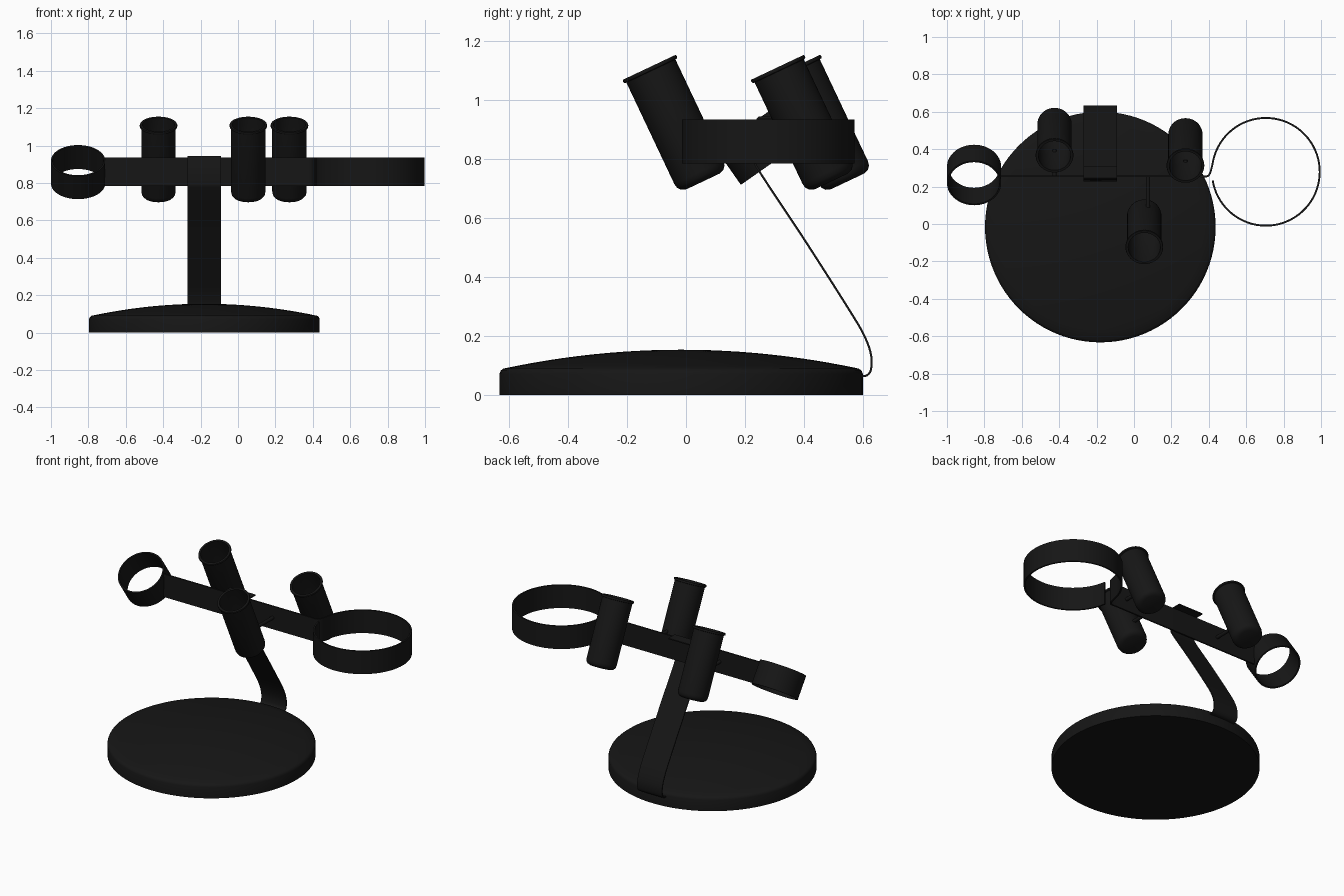
import bpy, bmesh, math
from mathutils import Vector, Matrix

if "Cube" in bpy.data.objects:
    bpy.data.objects.remove(bpy.data.objects["Cube"])

black = bpy.data.materials.new("black_metal")
black.diffuse_color = (0.008, 0.008, 0.008, 1)
black.use_nodes = True
black.node_tree.nodes["Principled BSDF"].inputs["Base Color"].default_value = black.diffuse_color


def finish(name, bm, angle=40):
    bmesh.ops.recalc_face_normals(bm, faces=bm.faces)
    me = bpy.data.meshes.new(name)
    bm.to_mesh(me)
    bm.free()
    me.materials.append(black)
    ob = bpy.data.objects.new(name, me)
    bpy.context.collection.objects.link(ob)
    bpy.ops.object.select_all(action='DESELECT')
    ob.select_set(True)
    bpy.context.view_layer.objects.active = ob
    bpy.ops.object.shade_smooth_by_angle(angle=math.radians(angle))
    return ob


def lathe(name, profile, matrix, steps=64):
    """Revolve (radius, height) points around local z."""
    bm = bmesh.new()
    vs = [bm.verts.new((r, 0, z)) for r, z in profile]
    es = [bm.edges.new(p) for p in zip(vs, vs[1:])]
    bmesh.ops.spin(bm, geom=vs + es, cent=(0, 0, 0), axis=(0, 0, 1),
                   angle=math.tau, steps=steps)
    bmesh.ops.remove_doubles(bm, verts=bm.verts, dist=1e-5)
    bm.transform(matrix)
    return finish(name, bm)


def smooth_path(pts, n=6):
    """Catmull-Rom through 2D points."""
    p = [Vector(q) for q in pts]
    p = [2 * p[0] - p[1]] + p + [2 * p[-1] - p[-2]]
    out = []
    for a, b, c, d in zip(p, p[1:], p[2:], p[3:]):
        for i in range(n):
            t = i / n
            out.append(0.5 * (2 * b + (c - a) * t + (2 * a - 5 * b + 4 * c - d) * t * t
                              + (3 * b - a - 3 * c + d) * t ** 3))
    return out + [p[-2]]


def ribbon(name, path, thick, lo, hi, to3d):
    """Flat strip following a 2D path, extruded from lo to hi."""
    bm = bmesh.new()
    path = [Vector(p) for p in path]
    rings = []
    for i, p in enumerate(path):
        t = (path[min(i + 1, len(path) - 1)] - path[max(i - 1, 0)]).normalized()
        n = Vector((-t.y, t.x)) * thick / 2
        rings.append([bm.verts.new(to3d(q.x, q.y, w)) for q, w in
                      ((p + n, lo), (p - n, lo), (p - n, hi), (p + n, hi))])
    for a, b in zip(rings, rings[1:]):
        for k in range(4):
            j = (k + 1) % 4
            bm.faces.new((a[k], a[j], b[j], b[k]))
    bm.faces.new(rings[0])
    bm.faces.new(rings[-1])
    return finish(name, bm)


# Domed round base
R = 0.6165
dome = [(0.603 * i / 12, 0.154 - 0.064 * (i / 12) ** 2) for i in range(13)]
lathe("base", [(0, 0), (R, 0), (R, 0.072), (0.612, 0.083)] + dome[::-1],
      Matrix.Translation((-0.18, -0.0165, 0)), 96)

# Bent upright strap, hooked over the crossbar
upright = smooth_path([(0.592, 0.064), (0.615, 0.068), (0.628, 0.09), (0.627, 0.14),
                       (0.603, 0.205), (0.55, 0.295), (0.40, 0.53), (0.25, 0.757),
                       (0.231, 0.80)])
upright += [Vector(p) for p in ((0.239, 0.86), (0.239, 0.932), (0.246, 0.941), (0.31, 0.941))]
ribbon("upright_strap", upright, 0.007, -0.27, -0.09, lambda y, z, x: (x, y, z))

# Crossbar running into the large open ring
cx, cy, rr = 0.705, 0.279, 0.288
bar = [(-0.715, 0.255), (0.355, 0.255)] + smooth_path(
    [(0.375, 0.253), (0.395, 0.257), (0.408, 0.275), (0.416, 0.305)], 4)
for i in range(73):
    a = math.radians(171 - 358 * 0.955 * i / 72)
    bar.append((cx + rr * math.cos(a), cy + rr * math.sin(a)))
ribbon("crossbar_and_large_ring", bar, 0.01, 0.785, 0.935, lambda x, y, z: (x, y, z))

# Small tilted ring on the left end
lathe("small_ring", [(0.145, -0.075), (0.145, 0.075), (0.136, 0.075), (0.136, -0.075), (0.145, -0.075)],
      Matrix.Translation((-0.855, 0.262, 0.858)) @ Matrix.Rotation(math.radians(35), 4, 'X'))

# Tilted hollow cups with a rolled rim and rounded bottom, pinned to the bar
L = 0.428
cup = [(0, 0), (0.062, 0), (0.079, 0.006), (0.089, 0.018), (0.092, 0.034), (0.092, L - 0.014),
       (0.099, L - 0.012), (0.101, L - 0.006), (0.099, L), (0.086, L),
       (0.086, 0.034), (0.075, 0.012), (0, 0.010)]
tilt = Matrix.Rotation(math.radians(25.3), 4, 'X')
for name, x, dy in (("front", 0.055, 0), ("right", 0.275, 0.435), ("left", -0.425, 0.49)):
    lathe(name + "_cup", cup, Matrix.Translation((x, 0.058 + dy, 0.725)) @ tilt, 48)
    axis_y = dy - 0.005
    side = 1 if axis_y < 0.255 else -1
    y0, y1 = axis_y + side * 0.092, 0.255
    px = x + (0.02 if name == "front" else 0)
    # mounting pin
    bm = bmesh.new()
    bmesh.ops.create_cone(bm, cap_ends=True, segments=16, radius1=0.011, radius2=0.011,
                          depth=abs(y1 - y0) + 0.01,
                          matrix=Matrix.Translation((px, (y0 + y1) / 2, 0.86))
                          @ Matrix.Rotation(math.pi / 2, 4, 'X'))
    finish(name + "_pin", bm)
